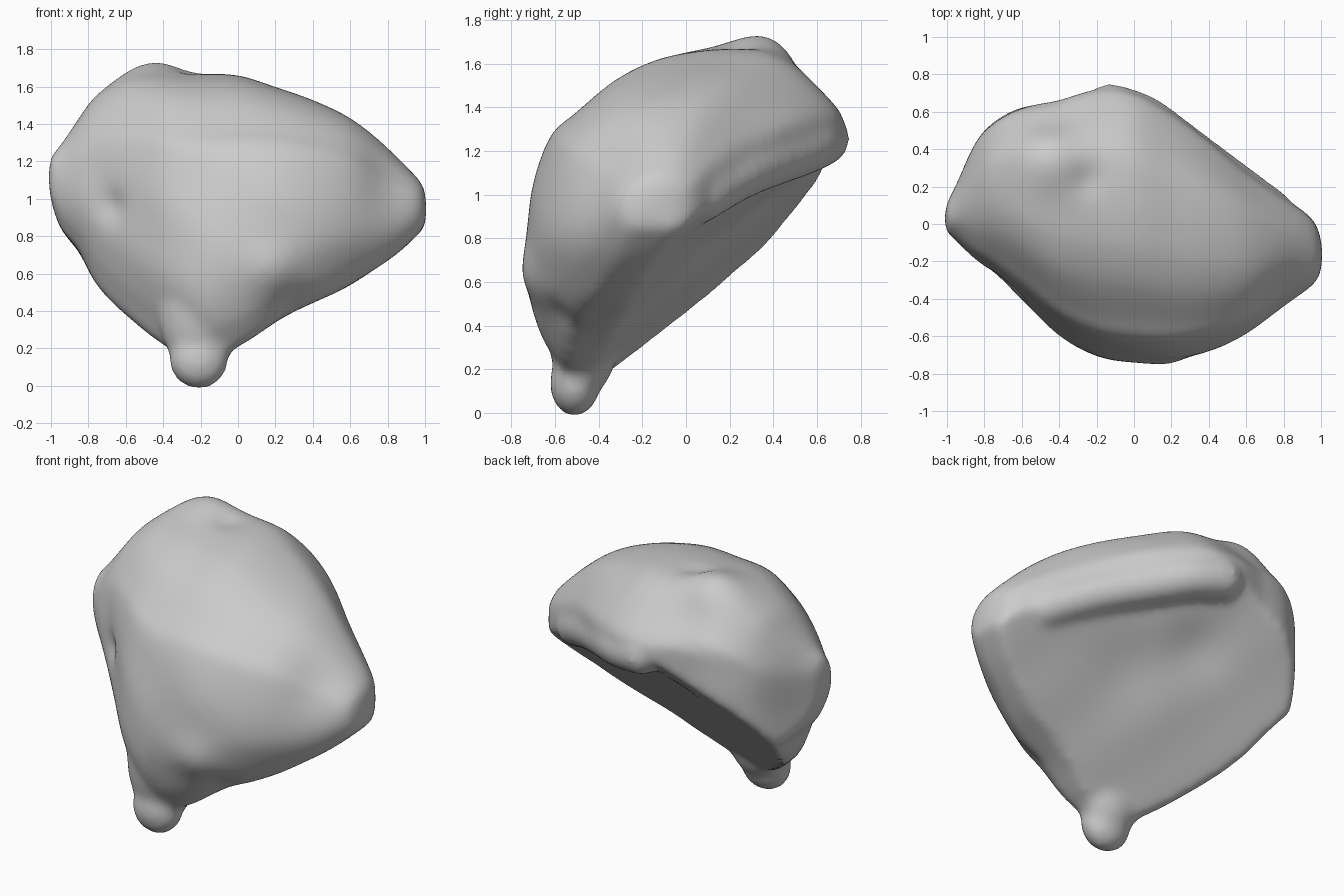
import bpy, bmesh
from math import exp, sin, cos, atan2
from mathutils import Vector

cube = bpy.data.objects.get("Cube")
if cube:
    bpy.data.objects.remove(cube)

# Extent of the rock along x: x, bottom, top, front, back
STATIONS = [
    (-1.01, 1.1, 1.1, .02, .02), (-1, .98, 1.22, -.04, .1), (-.95, .84, 1.29, -.09, .21),
    (-.85, .72, 1.43, -.19, .43), (-.75, .54, 1.56, -.27, .54), (-.6, .38, 1.65, -.41, .62),
    (-.4, .22, 1.67, -.6, .66), (-.2, .13, 1.67, -.71, .72), (0, .21, 1.66, -.74, .7),
    (.2, .34, 1.6, -.73, .59), (.4, .44, 1.53, -.68, .44), (.6, .54, 1.43, -.59, .28),
    (.8, .67, 1.28, -.46, .14), (.95, .8, 1.13, -.35, .03), (1, .86, 1.05, -.27, -.08),
    (1.01, .95, .95, -.18, -.18)]

# Crescent cross-section, as y and z
PROFILE = [
    (-.57, .15), (-.65, .3), (-.71, .45), (-.735, .6), (-.72, .8), (-.68, 1), (-.6, 1.25),
    (-.5, 1.35), (-.32, 1.51), (-.15, 1.6), (0, 1.64), (.2, 1.66), (.42, 1.64), (.6, 1.52),
    (.7, 1.4), (.75, 1.25), (.7, 1.16), (.6, 1.08), (.47, .95), (.25, .78), (0, .52),
    (-.3, .26), (-.45, .15)]

# Overhanging lip along the back, from right to left
LIP = [(.72, .06, 1.0), (.5, .23, 1.09), (.25, .42, 1.17), (.05, .56, 1.23), (-.13, .62, 1.26)]


def catmull(a, b, c, d, t):
    """Smooth interpolation from b to c."""
    return tuple(q + .5 * t * (r - p + t * (2*p - 5*q + 4*r - s + t * (3*(q - r) + s - p)))
                 for p, q, r, s in zip(a, b, c, d))


def refine(points, steps, closed):
    n, result = len(points), []
    for i in range(n if closed else n - 1):
        ids = [(i + k) % n if closed else min(max(i + k, 0), n - 1) for k in (-1, 0, 1, 2)]
        result += [catmull(*(points[j] for j in ids), k / steps) for k in range(steps)]
    return result if closed else result + [points[-1]]


def unit(value, low, high):
    return (value - low) / (high - low)


# Each section point: place within the extent, and how much it belongs to the back face
ring = refine(PROFILE, 3, True)
ys, zs = [p[0] for p in ring], [p[1] for p in ring]
section = [(unit(y, min(ys), max(ys)), unit(z, min(zs), max(zs)),
            min(1, max(0, unit(z - y, .95, .58)))) for y, z in ring]

# Loft the body, rounder towards the ends, with a flat slanting back face
bm = bmesh.new()
rings = []
for x, low, high, front, back in refine(STATIONS, 4, False)[1:-1]:
    roundness = .5 * min(1, abs(x)) ** 1.5
    slant = .62 + .25 * x
    loop = []
    for u, v, backness in section:
        angle = atan2(v - .5, u - .5)
        u += roundness * (.5 + .5 * cos(angle) - u)
        v += roundness * (.5 + .5 * sin(angle) - v)
        y, z = front + u * (back - front), low + v * (high - low)
        shift = backness * (slant - z + y) / 2
        y, z = min(y - shift, back), max(z + shift, low)
        loop.append(bm.verts.new((x, y, z)))
    rings.append(loop)
for a, b in zip(rings, rings[1:]):
    for i in range(len(a)):
        j = (i + 1) % len(a)
        bm.faces.new((a[i], a[j], b[j], b[i]))
bm.faces.new(rings[0])
bm.faces.new(rings[-1])


def blob(centre, size):
    made = bmesh.ops.create_icosphere(bm, subdivisions=3, radius=1)["verts"]
    for v in made:
        v.co = Vector(centre) + Vector(a * b for a, b in zip(v.co, size))


# Rounded foot and overhanging lip
blob((-.21, -.51, .145), (.16, .115, .16))
blob((-.2, -.47, .4), (.23, .17, .33))
for point in refine(LIP, 4, False):
    blob(point, (.13, .13, .13))
bmesh.ops.recalc_face_normals(bm, faces=bm.faces)
mesh = bpy.data.meshes.new("rock")
bm.to_mesh(mesh)
bm.free()
rock = bpy.data.objects.new("rock", mesh)
bpy.context.collection.objects.link(rock)
bpy.context.view_layer.objects.active = rock
rock.select_set(True)

# Fuse the pieces and soften the joins
remesh = rock.modifiers.new("fuse", "REMESH")
remesh.mode = "VOXEL"
remesh.voxel_size = .022
soften = rock.modifiers.new("soften", "SMOOTH")
soften.factor = .5
soften.iterations = 16
bpy.ops.object.convert(target="MESH")

# Worn hollows and swellings: centre, radius, height
RELIEF = [((-.68, -.33, .96), .09, -.03), ((.2, -.73, .62), .13, .025),
          ((.3, -.6, .42), .1, -.02), ((.8, -.36, 1.12), .2, -.04),
          ((.25, -.6, 1.1), .25, .015), ((-.2, .35, .93), .2, -.03),
          ((.15, .15, .8), .25, -.03), ((-.45, .36, 1.67), .18, .08),
          ((-.25, .24, 1.67), .09, -.02)]
verts = rock.data.vertices
moves = [sum(h * exp(-((v.co - Vector(c)).length / r) ** 2) for c, r, h in RELIEF) for v in verts]
normals = [v.normal.copy() for v in verts]
for v, n, m in zip(verts, normals, moves):
    ripple = .004 * sin(9 * v.co.x + 4 * v.co.z) * cos(11 * v.co.z - 5 * v.co.y)
    v.co += n * (m + ripple)

stone = bpy.data.materials.new("grey stone")
stone.use_nodes = True
colour = (.6, .6, .6, 1)
stone.diffuse_color = colour
stone.node_tree.nodes["Principled BSDF"].inputs["Base Color"].default_value = colour
rock.data.materials.clear()
rock.data.materials.append(stone)
bpy.ops.object.shade_smooth()
